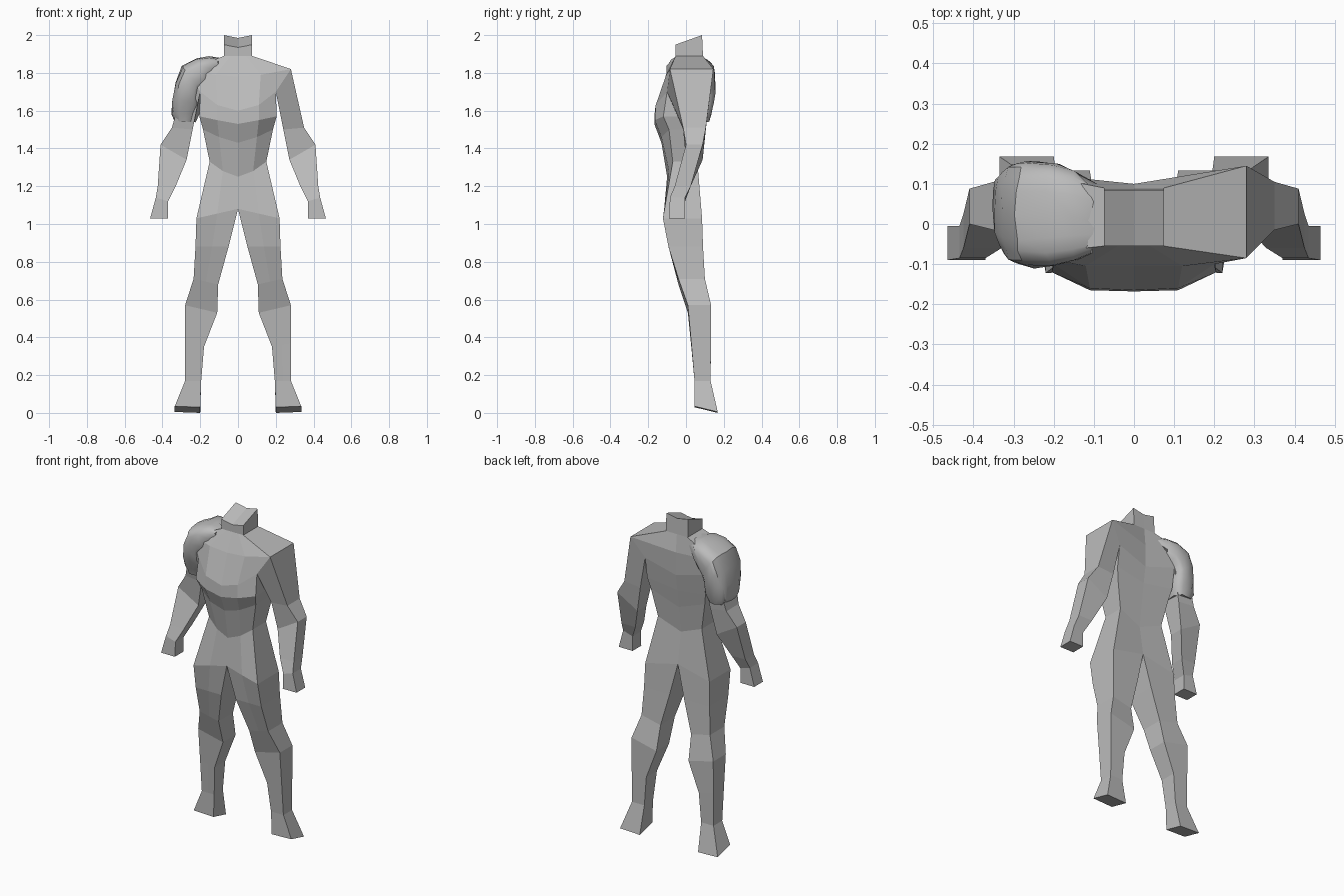
import bpy, bmesh, math, random
from mathutils import Vector

if "Cube" in bpy.data.objects:
    bpy.data.objects.remove(bpy.data.objects["Cube"])

random.seed(4)
grey = bpy.data.materials.new("neutral grey")
grey.diffuse_color = (0.5, 0.5, 0.5, 1)
grey.use_nodes = True
grey.node_tree.nodes["Principled BSDF"].inputs["Base Color"].default_value = grey.diffuse_color


def finish(bm, name):
    bmesh.ops.recalc_face_normals(bm, faces=bm.faces[:])
    me = bpy.data.meshes.new(name)
    bm.to_mesh(me)
    bm.free()
    me.materials.append(grey)
    ob = bpy.data.objects.new(name, me)
    bpy.context.collection.objects.link(ob)
    return ob


def loft(bm, rings, closed=True, skip=()):
    """Bridge rings of vertices with quads; skip holds (ring, column) gaps."""
    n = len(rings[0])
    for r, (a, b) in enumerate(zip(rings, rings[1:])):
        for i in range(n if closed else n - 1):
            if (r, i) not in skip:
                j = (i + 1) % n
                bm.faces.new((a[i], a[j], b[j], b[i]))


def ring(bm, pts):
    return [bm.verts.new(p) for p in pts]


# --- body: one half, then mirrored ---
bm = bmesh.new()
# torso rings: front centre, front middle, side front, side back, back centre
torso = [ring(bm, r) for r in (
    [(0, -.055, 1.935), (.04, -.055, 1.942), (.075, -.055, 1.95), (.075, .085, 2.0), (0, .085, 1.985)],
    [(0, -.055, 1.89), (.04, -.055, 1.89), (.075, -.055, 1.89), (.075, .09, 1.89), (0, .09, 1.89)],
    [(0, -.105, 1.78), (.12, -.105, 1.79), (.28, -.085, 1.82), (.28, .145, 1.82), (0, .1, 1.78)],
    [(0, -.165, 1.60), (.11, -.16, 1.63), (.20, -.10, 1.70), (.20, .115, 1.70), (0, .1, 1.64)],
    [(0, -.168, 1.53), (.11, -.165, 1.55), (.205, -.12, 1.57), (.20, .095, 1.57), (0, .085, 1.54)],
    [(0, -.13, 1.43), (.10, -.13, 1.46), (.185, -.09, 1.50), (.185, .08, 1.50), (0, .07, 1.43)],
    [(0, -.10, 1.25), (.08, -.09, 1.28), (.15, -.07, 1.33), (.15, .06, 1.33), (0, .05, 1.27)],
    [(0, -.11, 1.08), (.11, -.118, 1.055), (.22, -.122, 1.03), (.22, .085, 1.03), (0, .08, 1.08)],
)]
loft(bm, torso, closed=False, skip=[(2, 2)])
bm.faces.new(torso[0])

# arm sections: outer x, outer z, inner x, inner z, front y, back y
arm = [[torso[2][2], torso[2][3], torso[3][3], torso[3][2]]]
for xo, zo, xi, zi, yf, yb in (
        (.35, 1.51, .24, 1.50, -.015, .105),
        (.41, 1.42, .272, 1.34, 0, .088),
        (.425, 1.20, .33, 1.20, -.06, .025),
        (.435, 1.14, .37, 1.12, -.085, -.005),
        (.465, 1.03, .37, 1.03, -.09, -.005)):
    arm.append(ring(bm, [(xo, yf, zo), (xo, yb, zo), (xi, yb, zi), (xi, yf, zi)]))
loft(bm, arm)
bm.faces.new(arm[-1])

# leg sections: same layout plus the drop of the back edge
leg = [torso[-1]]
for xo, zo, xi, zi, yf, yb, drop in (
        (.225, .88, .05, .88, -.093, .09, 0),
        (.235, .71, .105, .68, -.04, .10, 0),
        (.28, .57, .11, .53, .01, .133, 0),
        (.28, .37, .18, .35, .028, .132, 0),
        (.28, .17, .195, .17, .045, .13, 0),
        (.335, .035, .20, .03, .045, .168, .03)):
    leg.append(ring(bm, [(xi, yf, zi), ((xi + xo) / 2, yf, (zi + zo) / 2), (xo, yf, zo),
                         (xo, yb, zo - drop), (xi, yb, zi - drop)]))
loft(bm, leg)
bm.faces.new(leg[-1])

# mirror to the other side
dup = bmesh.ops.duplicate(bm, geom=bm.verts[:] + bm.edges[:] + bm.faces[:])
for v in dup["geom"]:
    if isinstance(v, bmesh.types.BMVert):
        v.co.x *= -1
bmesh.ops.remove_doubles(bm, verts=bm.verts[:], dist=0.0005)
# tuck the covered shoulder corner under the pad
for v in bm.verts:
    if v.co.x < -.27 and v.co.z > 1.8:
        v.co = Vector((-.265, v.co.y * .88, 1.81))
finish(bm, "body")

# --- rounded shoulder pad on one arm: outer x,z, inner x,z, half depth, centre y ---
bm = bmesh.new()
N = 20
rings = []
sections = ((-.09, 1.875, -.10, 1.82, .085, .012),
            (-.15, 1.885, -.14, 1.76, .112, .02),
            (-.22, 1.875, -.17, 1.72, .128, .022),
            (-.295, 1.835, -.195, 1.70, .133, .024),
            (-.33, 1.75, -.20, 1.67, .130, .026),
            (-.347, 1.66, -.20, 1.63, .118, .03),
            (-.352, 1.58, -.205, 1.585, .095, .04),
            (-.335, 1.545, -.225, 1.54, .08, .042))
for k, (xo, zo, xi, zi, hy, cy) in enumerate(sections):
    pts = []
    for i in range(N):
        a = 2 * math.pi * i / N
        c, s = (math.copysign(abs(f) ** .65, f) for f in (math.cos(a), math.sin(a)))
        jit = Vector([random.uniform(-.004, .004) for _ in range(3)])
        if k == 0:  # ragged edge near the neck
            jit.x += random.uniform(-.03, .015)
        t = (1 - c) / 2
        pts.append(Vector((xo + (xi - xo) * t, cy + hy * s, zo + (zi - zo) * t)) + jit)
    rings.append(ring(bm, pts))
loft(bm, rings)
bm.faces.new(rings[0])
bm.faces.new(rings[-1])
pad = finish(bm, "shoulder_pad")
bpy.context.view_layer.objects.active = pad
pad.select_set(True)
bpy.ops.object.shade_smooth_by_angle(angle=math.radians(35))
